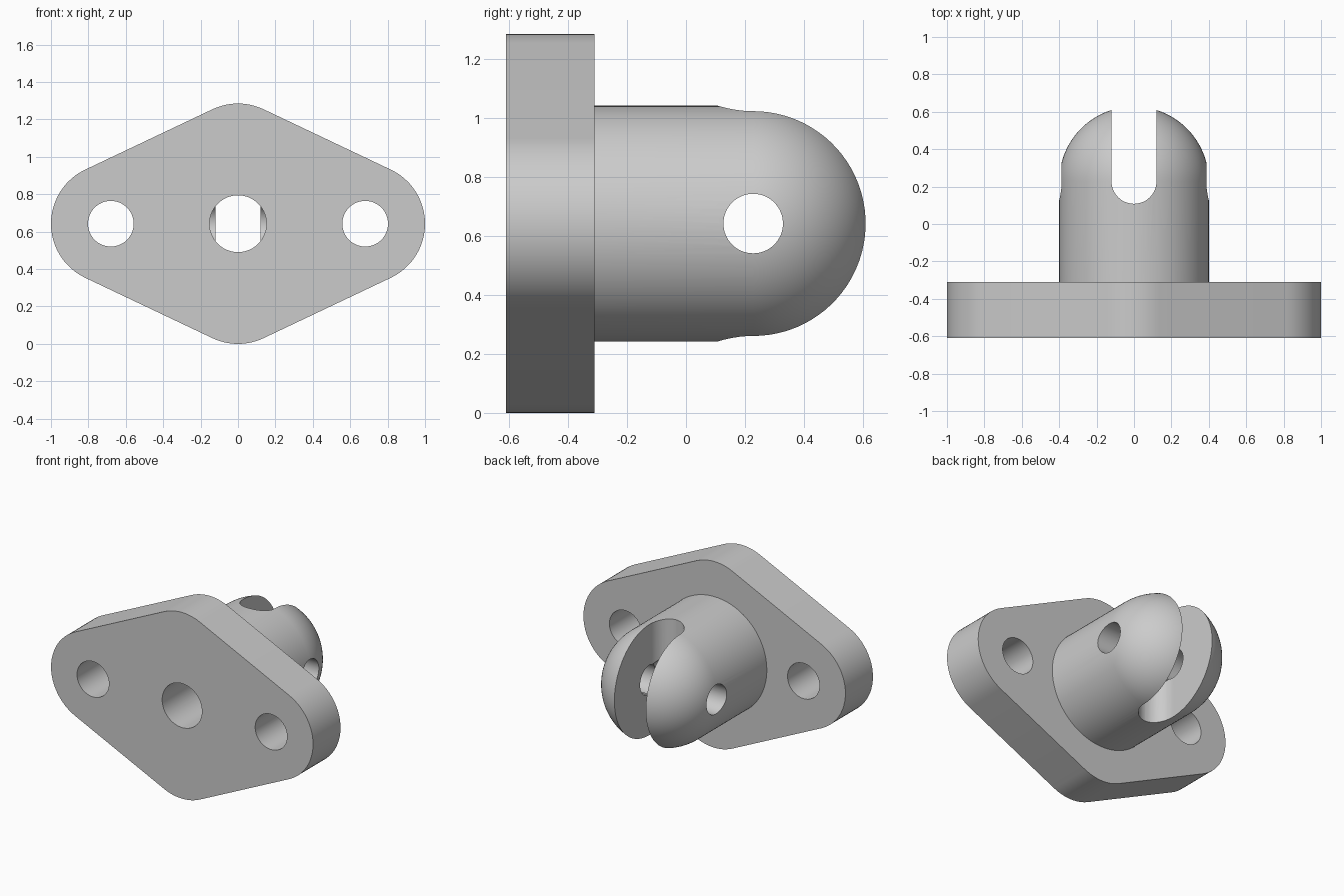
import bpy, bmesh
from math import pi, sin, cos, atan2
from mathutils import Vector, Matrix

if "Cube" in bpy.data.objects:
    bpy.data.objects.remove(bpy.data.objects["Cube"])

ZC = 0.6425      # height of the boss axis
DOME_Y = 0.228   # dome, slot and pin hole centre
RB = 0.4         # boss radius


def to_object(bm, name):
    bmesh.ops.recalc_face_normals(bm, faces=bm.faces)
    me = bpy.data.meshes.new(name)
    bm.to_mesh(me)
    bm.free()
    ob = bpy.data.objects.new(name, me)
    bpy.context.collection.objects.link(ob)
    return ob


def extrude(name, points, offset):
    bm = bmesh.new()
    face = bm.faces.new([bm.verts.new(p) for p in points])
    new = bmesh.ops.extrude_face_region(bm, geom=[face])["geom"]
    moved = [v for v in new if isinstance(v, bmesh.types.BMVert)]
    bmesh.ops.translate(bm, verts=moved, vec=offset)
    return to_object(bm, name)


def arc(cx, cy, r, a0, a1, n):
    return [(cx + r * cos(a0 + (a1 - a0) * i / n),
             cy + r * sin(a0 + (a1 - a0) * i / n)) for i in range(n + 1)]


def rod(name, start, end, r):
    start, end = Vector(start), Vector(end)
    axis = end - start
    mat = Matrix.Translation((start + end) / 2) @ axis.to_track_quat('Z', 'Y').to_matrix().to_4x4()
    bm = bmesh.new()
    bmesh.ops.create_cone(bm, cap_ends=True, segments=64, radius1=r, radius2=r,
                          depth=axis.length, matrix=mat)
    return to_object(bm, name)


def combine(target, tool, operation):
    mod = target.modifiers.new(operation.title(), 'BOOLEAN')
    mod.operation, mod.solver, mod.object = operation, 'EXACT', tool
    bpy.context.view_layer.objects.active = target
    bpy.ops.object.modifier_apply(modifier=mod.name)
    bpy.data.objects.remove(tool)


# Flange plate: diamond with four rounded corners
tip_x, tip_z, r = 0.68, 0.3225, 0.32
h = pi / 2 - atan2(tip_z, tip_x)
outline = (arc(tip_x, 0, r, -h, h, 24) + arc(0, tip_z, r, h, pi - h, 12)
           + arc(-tip_x, 0, r, pi - h, pi + h, 24) + arc(0, -tip_z, r, pi + h, 2 * pi - h, 12))
flange = extrude("flange_clevis", [(x, -0.61, ZC + z) for x, z in outline], (0, 0.3, 0))

# Domed boss, lathed around the y axis
profile = [(0, -0.45), (RB, -0.45)] + arc(0, DOME_Y, RB, 0, pi / 2, 24)
bm = bmesh.new()
verts = [bm.verts.new((x, y, ZC)) for x, y in profile]
edges = [bm.edges.new(pair) for pair in zip(verts, verts[1:])]
bmesh.ops.spin(bm, geom=verts + edges, cent=(0, 0, ZC), axis=(0, 1, 0),
               angle=2 * pi, steps=96)
bmesh.ops.remove_doubles(bm, verts=bm.verts, dist=1e-4)
combine(flange, to_object(bm, "boss"), 'UNION')

# Round-bottomed slot through the dome
slot = [(0.12, 0.8), (-0.12, 0.8)] + arc(0, DOME_Y, 0.12, pi, 2 * pi, 24)
combine(flange, extrude("slot", [(x, y, -0.1) for x, y in slot], (0, 0, 1.5)), 'DIFFERENCE')

# Central bore, cross pin hole and the two bolt holes
combine(flange, rod("bore", (0, -0.8, ZC), (0, DOME_Y, ZC), 0.152), 'DIFFERENCE')
combine(flange, rod("pin_hole", (-0.7, DOME_Y, ZC), (0.7, DOME_Y, ZC), 0.101), 'DIFFERENCE')
for x in (-tip_x, tip_x):
    combine(flange, rod("bolt_hole", (x, -0.8, ZC), (x, -0.1, ZC), 0.122), 'DIFFERENCE')

bpy.ops.object.select_all(action='DESELECT')
flange.select_set(True)
bpy.context.view_layer.objects.active = flange
bpy.ops.object.shade_smooth_by_angle(angle=0.5)
